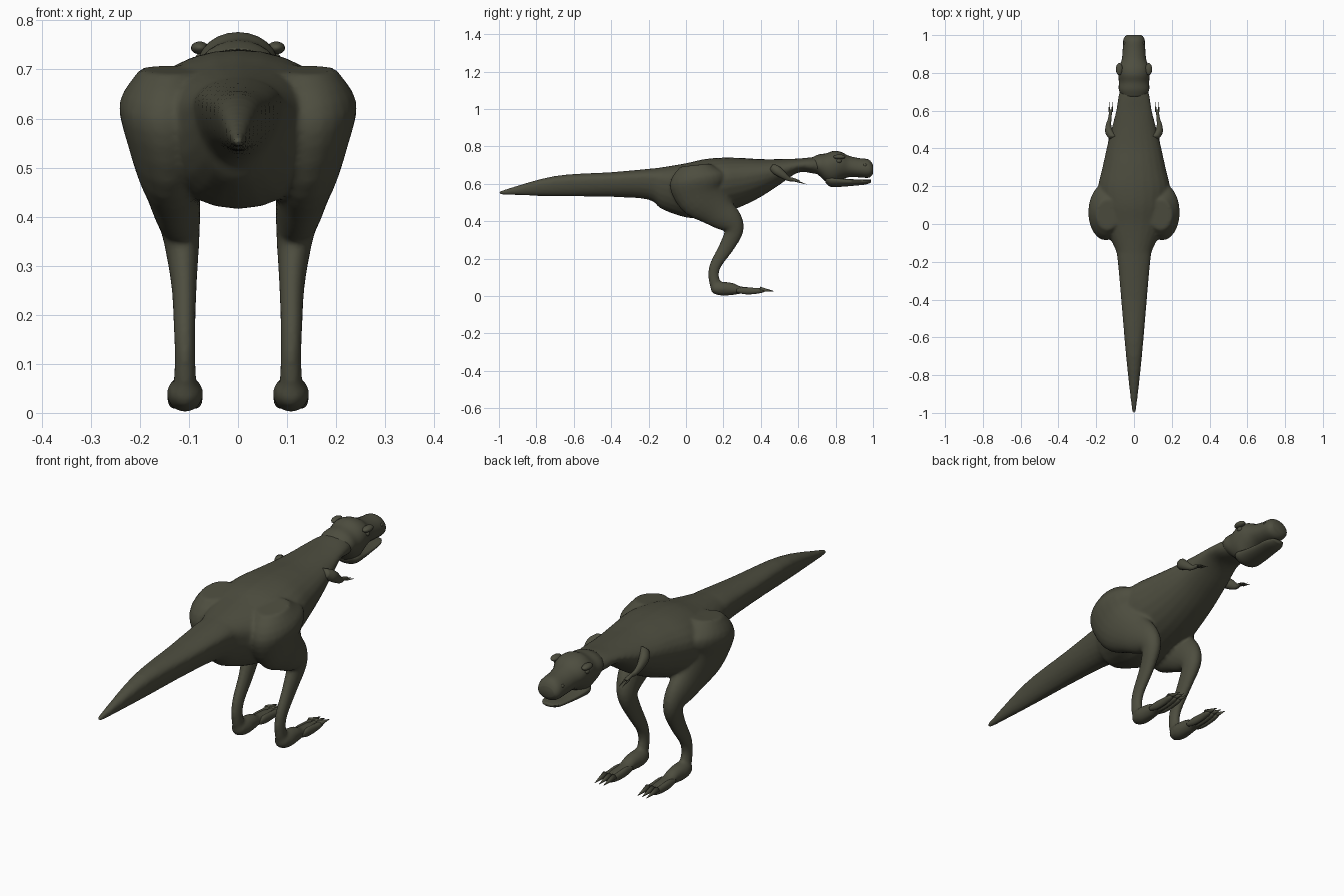
import bpy, bmesh, math
from mathutils import Vector

cube = bpy.data.objects.get("Cube")
if cube:
    bpy.data.objects.remove(cube, do_unlink=True)

hide = bpy.data.materials.new("dark olive hide")
hide.use_nodes = True
OLIVE = (0.075, 0.075, 0.05, 1)
hide.diffuse_color = OLIVE
hide.node_tree.nodes["Principled BSDF"].inputs["Base Color"].default_value = OLIVE
SIDES = 24


def smooth_rows(rows, steps=4):
    """Catmull-Rom interpolation of every column."""
    out = []
    for i in range(len(rows) - 1):
        a, b, c, d = (rows[max(i - 1, 0)], rows[i], rows[i + 1], rows[min(i + 2, len(rows) - 1)])
        for s in range(steps):
            t = s / steps
            out.append([q + t / 2 * (r - p + t * (2 * p - 5 * q + 4 * r - w + t * (3 * (q - r) + w - p)))
                        for p, q, r, w in zip(a, b, c, d)])
    return out + [list(rows[-1])]


def skin(bm, rings):
    """Join rings of points into a closed tube."""
    loops = [[bm.verts.new(p) for p in ring] for ring in rings]
    for a, b in zip(loops, loops[1:]):
        for i in range(SIDES):
            j = (i + 1) % SIDES
            bm.faces.new((a[i], a[j], b[j], b[i]))
    bm.faces.new(loops[0])
    bm.faces.new(loops[-1])


def along_y(bm, rows, x=0):
    """Rows: y, top, bottom, half width, height share of the widest point."""
    rings = []
    for y, top, bottom, width, share in smooth_rows(rows):
        mid = bottom + share * (top - bottom)
        ring = []
        for i in range(SIDES):
            a = math.tau * i / SIDES
            s = math.sin(a)
            ring.append((x + width * math.cos(a), y, mid + s * (top - mid if s > 0 else mid - bottom)))
        rings.append(ring)
    skin(bm, rings)


def limb(bm, rows, side):
    """Rows: x, y, z, half width, half thickness, along a bent path."""
    rows = smooth_rows(rows)
    rings = []
    for k, (x, y, z, width, thick) in enumerate(rows):
        p, q = rows[max(k - 1, 0)], rows[min(k + 1, len(rows) - 1)]
        across = Vector((0, p[2] - q[2], q[1] - p[1])).normalized()
        ring = []
        for i in range(SIDES):
            a = math.tau * i / SIDES
            offset = Vector((width * math.cos(a), 0, 0)) + across * thick * math.sin(a)
            ring.append(Vector((side * x, y, z)) + offset)
        rings.append(ring)
    skin(bm, rings)


def finish(name, bm, voxel=0):
    bmesh.ops.recalc_face_normals(bm, faces=bm.faces)
    mesh = bpy.data.meshes.new(name)
    bm.to_mesh(mesh)
    bm.free()
    mesh.materials.append(hide)
    for f in mesh.polygons:
        f.use_smooth = True
    obj = bpy.data.objects.new(name, mesh)
    bpy.context.collection.objects.link(obj)
    if voxel:
        fuse = obj.modifiers.new("fuse", 'REMESH')
        fuse.mode = 'VOXEL'
        fuse.voxel_size = voxel
        fuse.use_smooth_shade = True
        relax = obj.modifiers.new("relax", 'SMOOTH')
        relax.iterations = 5
    return obj


def ball(name, place, size):
    bm = bmesh.new()
    bmesh.ops.create_uvsphere(bm, u_segments=16, v_segments=10, radius=1)
    obj = finish(name, bm)
    obj.location, obj.scale = place, size


def claw(name, base, tip, radius):
    bm = bmesh.new()
    direction = Vector(tip) - Vector(base)
    bmesh.ops.create_cone(bm, segments=10, radius1=radius, radius2=0.0005,
                          depth=direction.length, cap_ends=True)
    obj = finish(name, bm)
    obj.location = (Vector(base) + Vector(tip)) / 2
    obj.rotation_mode = 'QUATERNION'
    obj.rotation_quaternion = direction.to_track_quat('Z', 'Y')


# Tail, torso and neck fused with both legs
body = bmesh.new()
along_y(body, [
    (-1, .558, .546, .006, .6), (-.96, .572, .541, .014, .6), (-.7, .642, .533, .042, .7),
    (-.4, .662, .53, .068, .72), (-.2, .68, .515, .086, .72), (-.13, .688, .465, .10, .7),
    (0, .71, .42, .165, .6), (.1, .732, .42, .195, .55), (.2, .74, .445, .19, .6),
    (.3, .738, .48, .167, .6), (.4, .732, .53, .145, .6), (.5, .732, .595, .12, .55),
    (.6, .735, .66, .095, .5), (.68, .742, .655, .082, .5), (.76, .74, .64, .06, .5)])
for side in (1, -1):
    limb(body, [
        (.14, .05, .70, .06, .08), (.15, .06, .63, .092, .15), (.142, .09, .54, .078, .14),
        (.132, .165, .46, .056, .095), (.122, .235, .40, .045, .07), (.115, .255, .345, .036, .05),
        (.11, .215, .26, .026, .04), (.109, .16, .17, .022, .031), (.108, .147, .11, .021, .029),
        (.108, .16, .05, .024, .03)], side)
    along_y(body, [
        (.135, .055, .025, .014, .5), (.15, .068, .012, .029, .5), (.19, .076, .002, .037, .5),
        (.25, .07, .005, .032, .5), (.29, .052, .012, .029, .5), (.36, .045, .014, .03, .5),
        (.39, .038, .02, .02, .5)], side * .108)
finish("body", body, .008)

# Head with cheeks and snout
head = bmesh.new()
along_y(head, [
    (.675, .742, .67, .06, .5), (.71, .757, .645, .08, .5), (.75, .763, .61, .08, .55),
    (.79, .776, .60, .083, .6), (.83, .77, .622, .079, .6), (.87, .75, .635, .065, .5),
    (.92, .738, .635, .06, .45), (.97, .732, .632, .057, .45), (.99, .718, .64, .05, .45),
    (1, .70, .655, .038, .45)])
finish("head", head)

# Lower jaw
jaw = bmesh.new()
along_y(jaw, [
    (.745, .64, .605, .04, .6), (.775, .645, .583, .064, .6), (.83, .63, .584, .061, .7),
    (.9, .624, .59, .053, .7), (.96, .624, .596, .046, .7), (.99, .622, .607, .028, .7)])
finish("lower_jaw", jaw)

for side, label in ((1, "left"), (-1, "right")):
    # Face details
    ball(label + "_brow", (side * .078, .82, .744), (.018, .032, .013))
    ball(label + "_eye", (side * .076, .818, .722), (.011, .014, .011))
    ball(label + "_nostril", (side * .048, .957, .7), (.008, .011, .008))

    # Small arm with two claws
    arm = bmesh.new()
    limb(arm, [
        (.11, .455, .69, .024, .02), (.13, .485, .672, .022, .025), (.135, .52, .646, .015, .019),
        (.13, .55, .626, .01, .012), (.126, .575, .622, .008, .009), (.123, .605, .612, .01, .007)], side)
    finish(label + "_arm", arm)
    for dx in (-.008, .008):
        x = side * (.123 + dx)
        claw(label + "_hand_claw", (x, .595, .613), (x, .645, .597), .005)

    # Three toes with claws
    for dx in (-.022, 0, .022):
        x = side * .108 + dx
        toe = bmesh.new()
        along_y(toe, [
            (.27, .04, .02, .01, .5), (.31, .047, .01, .013, .5), (.36, .044, .01, .013, .5),
            (.4, .042, .016, .013, .5), (.42, .036, .022, .007, .5)], x)
        finish(label + "_toe", toe)
        claw(label + "_toe_claw", (x, .395, .036), (x, .47, .026), .014)
